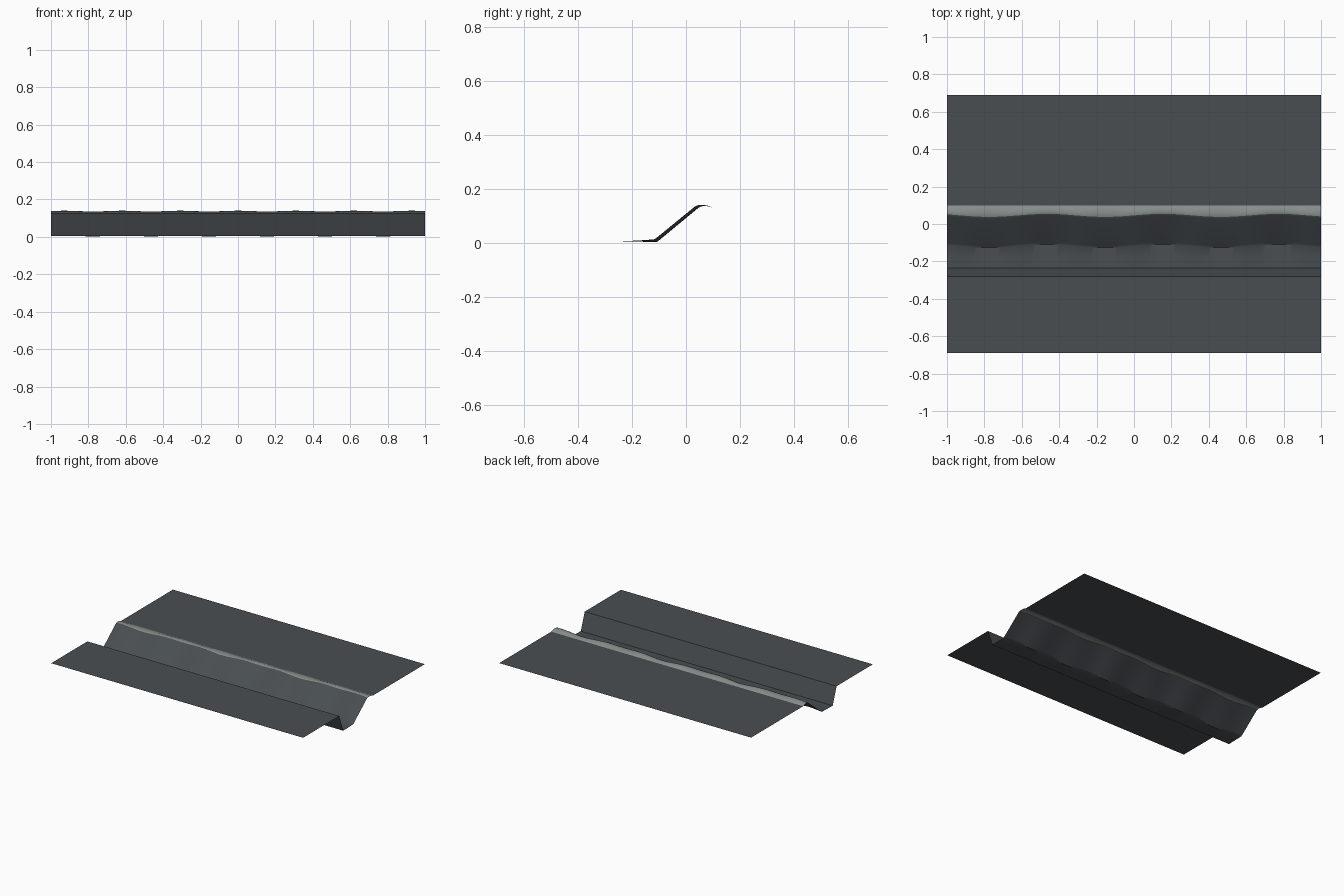
import bpy, bmesh, math

if "Cube" in bpy.data.objects:
    bpy.data.objects.remove(bpy.data.objects["Cube"])


def material(name, rgb):
    m = bpy.data.materials.new(name)
    m.diffuse_color = (*rgb, 1)
    m.use_nodes = True
    m.node_tree.nodes["Principled BSDF"].inputs["Base Color"].default_value = m.diffuse_color
    return m


slate = material("dark slate", (0.066, 0.076, 0.083))
pale = material("pale edge grey", (0.25, 0.28, 0.27))


def sheet(name, profile, steps, mats, pale_from=None):
    """Sweep a (y, z, y wave, z wave) profile along x as a single-sided sheet."""
    bm = bmesh.new()
    rows = []
    for i in range(steps + 1):
        x = -1 + 2 * i / steps
        wy = math.sin(2 * math.pi * x / 0.62)
        wz = math.cos(4 * math.pi * x / 0.62)
        rows.append([bm.verts.new((x, y + ay * wy, z + az * wz))
                     for y, z, ay, az in profile])
    for a, b in zip(rows, rows[1:]):
        for j in range(len(profile) - 1):
            f = bm.faces.new((a[j], b[j], b[j + 1], a[j + 1]))
            if pale_from is not None and j >= pale_from:
                f.material_index = 1
    mesh = bpy.data.meshes.new(name)
    bm.to_mesh(mesh)
    bm.free()
    for m in mats:
        mesh.materials.append(m)
    ob = bpy.data.objects.new(name, mesh)
    bpy.context.collection.objects.link(ob)
    bpy.context.view_layer.objects.active = ob
    ob.select_set(True)
    bpy.ops.object.shade_smooth_by_angle(angle=math.radians(30))
    ob.select_set(False)


# Flat ground in front, with the straight wall dropping into the channel
sheet("front_ground_and_wall",
      [(-0.69, 0.128, 0, 0), (-0.28, 0.128, 0, 0), (-0.235, 0.005, 0, 0)],
      1, [slate])

# Channel floor, rippled bank and its pale rounded crest
sheet("rippled_bank",
      [(-0.235, 0.005, 0, 0), (-0.175, 0.006, 0.004, 0.002),
       (-0.118, 0.007, 0.009, 0.005), (-0.108, 0.013, 0.009, 0.004),
       (0.036, 0.131, 0.009, 0.003), (0.046, 0.136, 0.008, 0.003),
       (0.062, 0.138, 0.005, 0.002), (0.08, 0.136, 0.002, 0.001),
       (0.1, 0.129, 0, 0)],
      96, [slate, pale], pale_from=5)

# Flat ground behind the bank
sheet("back_ground", [(0.1, 0.129, 0, 0), (0.69, 0.129, 0, 0)], 1, [slate])
